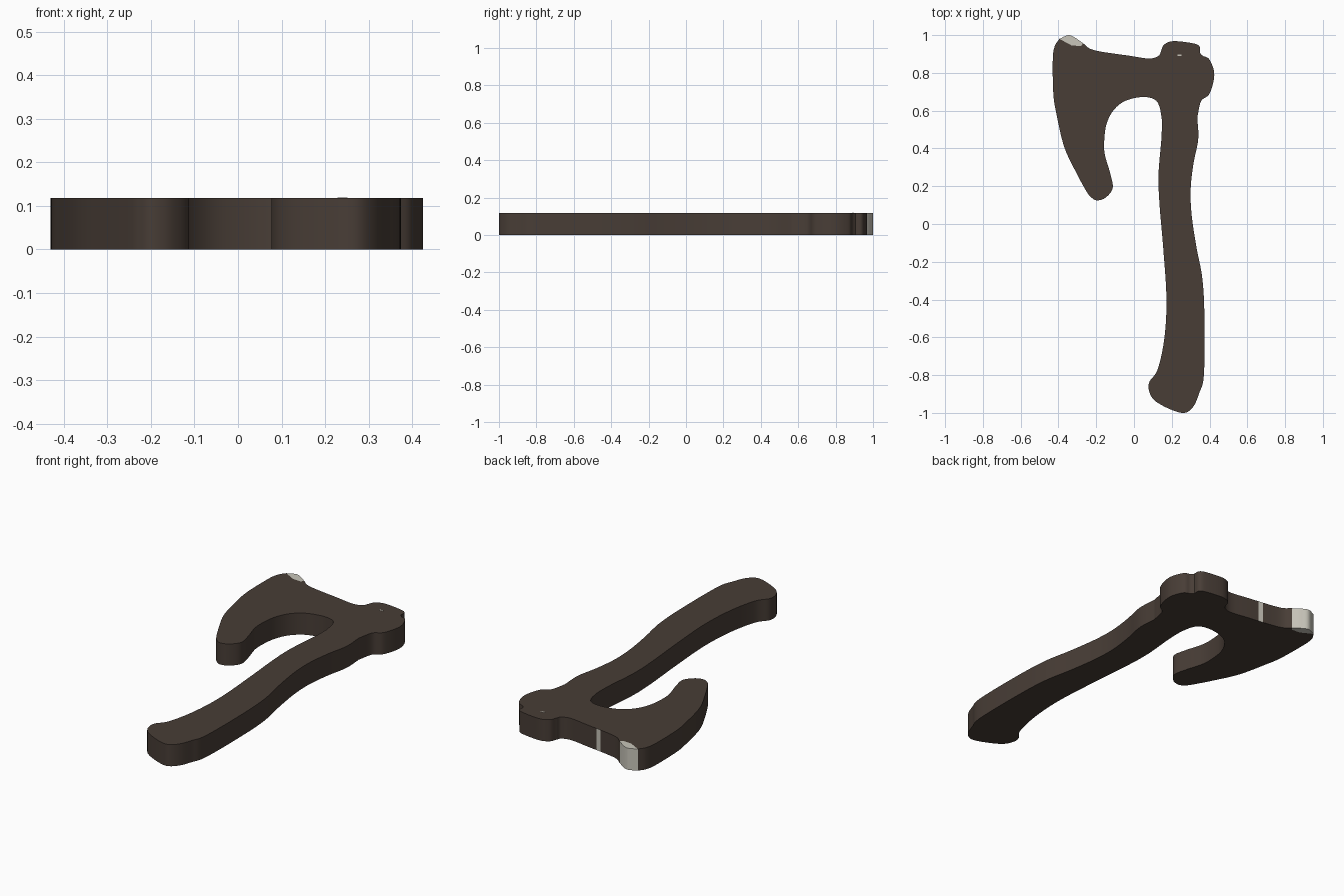
import bpy
import bmesh
import math
from mathutils import Vector

THICKNESS = 0.118
STEPS = 8

default_cube = bpy.data.objects.get("Cube")
if default_cube:
    bpy.data.objects.remove(default_cube, do_unlink=True)


def make_material(name, colour):
    material = bpy.data.materials.new(name)
    material.use_nodes = True
    material.diffuse_color = colour
    material.node_tree.nodes["Principled BSDF"].inputs["Base Color"].default_value = colour
    return material


dark_brown = make_material("dark brown", (0.065, 0.047, 0.037, 1))
pale_grey = make_material("pale grey", (0.58, 0.56, 0.49, 1))


def smooth_run(points):
    """Pass a smooth curve through the points of an open run."""
    pts = [Vector(p) for p in points]
    if len(pts) < 3:
        return pts
    padded = [pts[0] * 2 - pts[1]] + pts + [pts[-1] * 2 - pts[-2]]
    curve = []
    for a, b, c, d in zip(padded, padded[1:], padded[2:], padded[3:]):
        for step in range(STEPS):
            t = step / STEPS
            curve.append(b + (c - a) * t / 2
                         + (a * 2 - b * 5 + c * 4 - d) * t * t / 2
                         + (b * 3 - a - c * 3 + d) * t ** 3 / 2)
    return curve + [pts[-1]]


def make_plate(name, runs, materials, pale_rule=None):
    """Extrude an outline; walls follow each run, seams between runs stay open."""
    bm = bmesh.new()
    lower, upper = [], []
    for run in runs:
        curve = smooth_run(run)
        low = [bm.verts.new((p.x, p.y, 0)) for p in curve]
        high = [bm.verts.new((p.x, p.y, THICKNESS)) for p in curve]
        for i in range(len(curve) - 1):
            wall = bm.faces.new((low[i], low[i + 1], high[i + 1], high[i]))
            if pale_rule and pale_rule(wall.calc_center_median()):
                wall.material_index = 1
        lower += low
        upper += high
    bm.faces.new(upper)
    bm.faces.new(lower[::-1])
    bm.normal_update()
    mesh = bpy.data.meshes.new(name)
    bm.to_mesh(mesh)
    bm.free()
    for material in materials:
        mesh.materials.append(material)
    plate = bpy.data.objects.new(name, mesh)
    bpy.context.collection.objects.link(plate)
    return plate


# Blade edge, beard and inner hook, running counter-clockwise
blade_run = [
    (-.395, .98), (-.42, .94), (-.43, .87), (-.427, .69), (-.41, .58),
    (-.37, .41), (-.31, .28), (-.25, .17), (-.225, .14), (-.195, .125),
    (-.15, .14), (-.113, .19), (-.125, .265), (-.155, .37), (-.157, .45),
    (-.145, .53), (-.11, .6), (-.05, .65), (.04, .672), (.108, .66),
    (.135, .62), (.148, .55)]

# Rounded poll behind the handle
poll_run = [(.335, .565), (.355, .65), (.4, .69), (.425, .79),
            (.4, .87), (.365, .89), (.35, .905)]

# Upper edge of the head
top_run = [(.143, .915), (.13, .89), (.08, .876), (-.02, .89),
           (-.21, .92), (-.27, .957)]

# Curved handle with a swollen foot
handle_run = [
    (.148, .55), (.145, .45), (.13, .265), (.135, .105), (.155, -.13),
    (.172, -.4), (.16, -.61), (.125, -.77), (.082, -.835), (.08, -.885),
    (.11, -.935), (.19, -.98), (.267, -1), (.315, -.965), (.345, -.895),
    (.37, -.8), (.373, -.5), (.362, -.29), (.33, -.12), (.305, .05),
    (.3, .185), (.315, .32), (.34, .45), (.335, .565)]

# Handle end that stands out above the head
knob_run = [(.35, .905), (.347, .94), (.31, .957), (.21, .968),
            (.16, .95), (.143, .915)]

# Worn pale corner of the blade
tip_run = [(-.27, .957), (-.31, .985), (-.347, 1), (-.395, .98)]
seam_low, seam_high = (-.33, .945), (-.28, .942)


def worn_streak(centre):
    return centre.y > .85 and abs(centre.x + .103) < .012


parts = [
    make_plate("axe_head", [blade_run, poll_run, top_run, [seam_high], [seam_low]],
               [dark_brown, pale_grey], worn_streak),
    make_plate("handle", [handle_run], [dark_brown]),
    make_plate("handle_top", [knob_run], [dark_brown]),
    make_plate("blade_tip", [tip_run, [seam_low], [seam_high]], [pale_grey]),
]

# Small pale chip on the upper face
bpy.ops.mesh.primitive_cube_add(size=1, location=(.24, .893, THICKNESS))
chip = bpy.context.object
chip.name = "pale_chip"
chip.scale = (.022, .007, .002)
chip.data.materials.append(pale_grey)

# Smooth walls with crisp rims
bpy.ops.object.select_all(action="DESELECT")
for part in parts:
    part.select_set(True)
bpy.context.view_layer.objects.active = parts[0]
bpy.ops.object.shade_smooth_by_angle(angle=math.radians(30))
